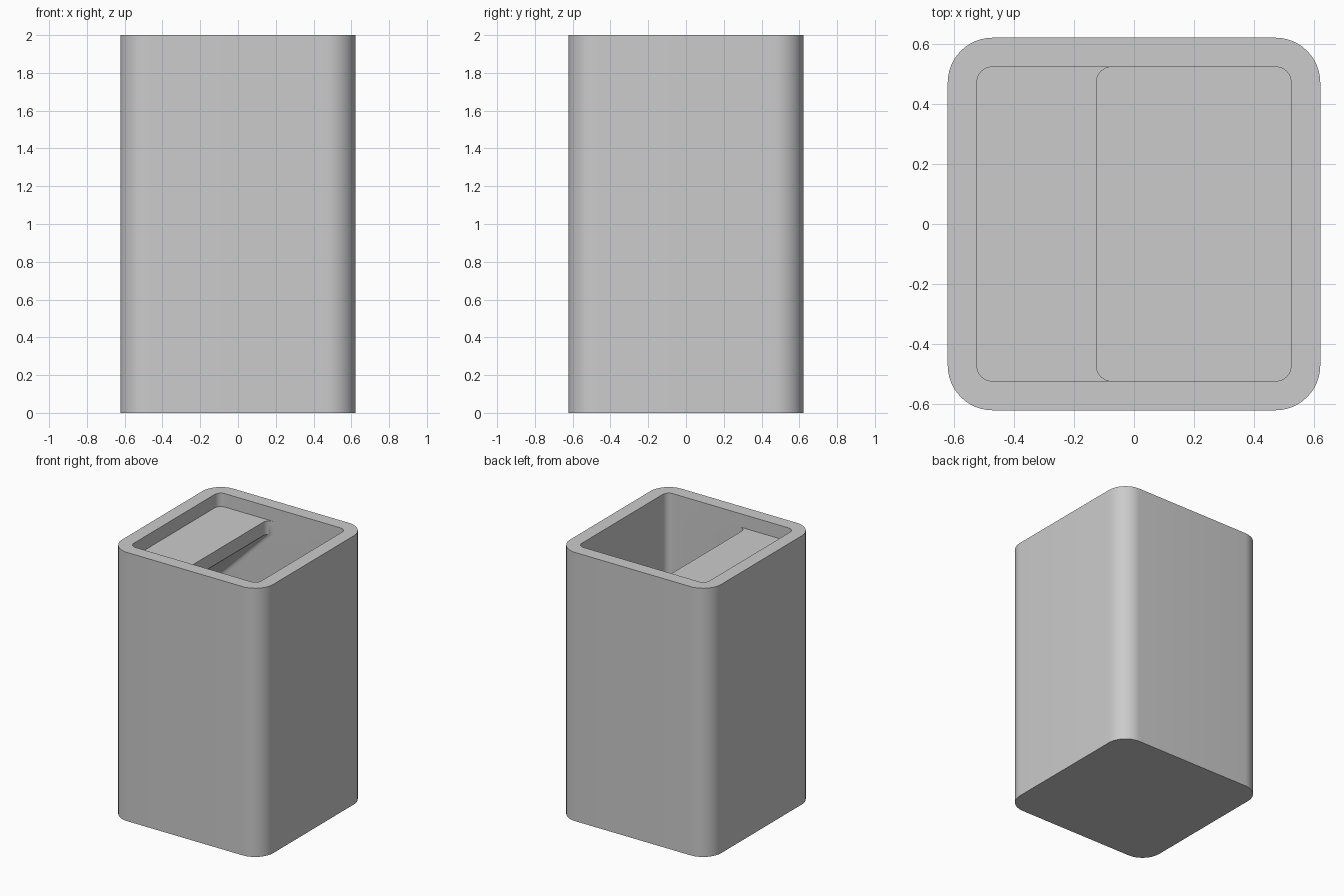
import bpy
import bmesh
from math import cos, sin, pi

if "Cube" in bpy.data.objects:
    bpy.data.objects.remove(bpy.data.objects["Cube"])

HALF, HEIGHT, WALL = 0.6225, 2.0, 0.098
INNER = HALF - WALL
LEDGE = -0.125       # free edge of the ledge
STEPS = 12           # segments per rounded corner

grey = bpy.data.materials.new("plain_grey")
grey.use_nodes = True
colour = (0.6, 0.6, 0.6, 1)
grey.diffuse_color = colour
grey.node_tree.nodes["Principled BSDF"].inputs["Base Color"].default_value = colour


def ring(bm, x0, half, radius, z):
    """Rounded rectangle from x0 to half, and -half to half in y."""
    corners = [(half, half), (x0, half), (x0, -half), (half, -half)]
    signs = [(1, 1), (-1, 1), (-1, -1), (1, -1)]
    verts = []
    for k, ((cx, cy), (sx, sy)) in enumerate(zip(corners, signs)):
        for i in range(STEPS + 1):
            a = (k + i / STEPS) * pi / 2
            verts.append(bm.verts.new((cx - sx * radius + radius * cos(a),
                                       cy - sy * radius + radius * sin(a), z)))
    return verts


bm = bmesh.new()
# Outer shell, rim, shallow recess, ledge with sloped underside, deep cavity
rings = [
    ring(bm, -HALF, HALF, 0.15, 0),
    ring(bm, -HALF, HALF, 0.15, HEIGHT),
    ring(bm, -INNER, INNER, 0.05, HEIGHT),
    ring(bm, -INNER, INNER, 0.05, 1.9),
    ring(bm, LEDGE, INNER, 0.05, 1.9),
    ring(bm, LEDGE, INNER, 0.05, 1.8),
    ring(bm, -INNER, INNER, 0.05, 1.4),
    ring(bm, -INNER, INNER, 0.05, 0.1),
]
for low, high in zip(rings, rings[1:]):
    for i in range(len(low)):
        j = (i + 1) % len(low)
        bm.faces.new((low[i], low[j], high[j], high[i]))
bm.faces.new(rings[0][::-1])   # underside
bm.faces.new(rings[-1])        # cavity floor

# The ledge outline touches the recess on one side, so drop collapsed faces
flat = [f for f in bm.faces if f.calc_area() < 1e-6]
bmesh.ops.delete(bm, geom=flat, context="FACES_ONLY")
bmesh.ops.remove_doubles(bm, verts=bm.verts, dist=1e-5)

mesh = bpy.data.meshes.new("container_body")
bm.to_mesh(mesh)
bm.free()
mesh.materials.append(grey)
body = bpy.data.objects.new("container_body", mesh)
bpy.context.collection.objects.link(body)

bpy.ops.object.select_all(action="DESELECT")
body.select_set(True)
bpy.context.view_layer.objects.active = body
bpy.ops.object.shade_smooth_by_angle(angle=pi / 6)
